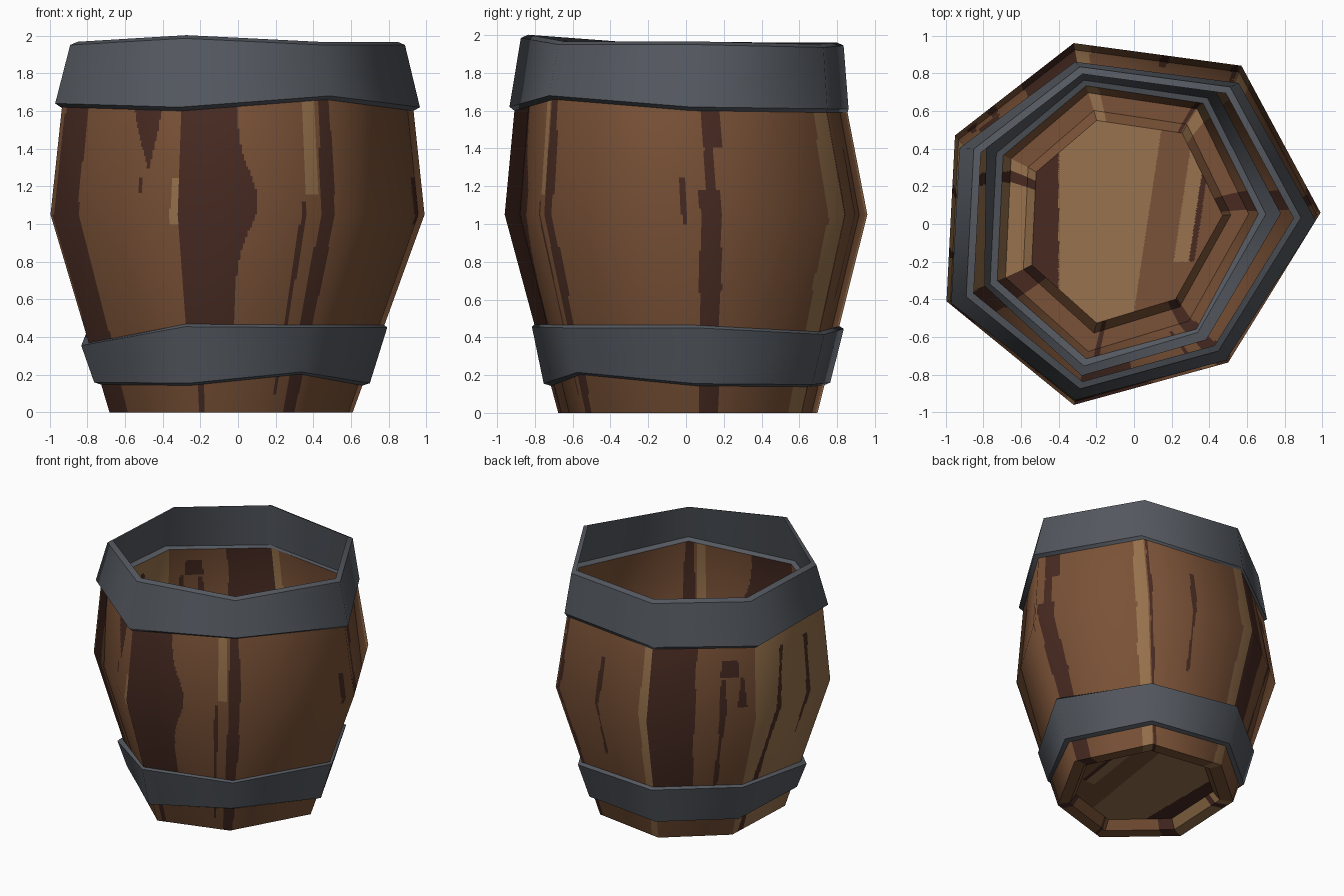
import bpy, math
from mathutils import Vector

if "Cube" in bpy.data.objects:
    bpy.data.objects.remove(bpy.data.objects["Cube"])


def material(name, rgb):
    m = bpy.data.materials.new(name)
    m.diffuse_color = (*rgb, 1)
    m.use_nodes = True
    m.node_tree.nodes["Principled BSDF"].inputs["Base Color"].default_value = m.diffuse_color
    return m


WOOD = [material("mid_brown_wood", (0.195, 0.084, 0.038)),
        material("dark_brown_wood", (0.065, 0.024, 0.016)),
        material("light_tan_wood", (0.314, 0.171, 0.074))]
IRON = material("grey_iron", (0.089, 0.100, 0.117))
MID, DARK, TAN = 0, 1, 2

# Uneven seven-sided plan at the belly
PLAN = [(0.99, 0.06), (0.57, 0.84), (-0.32, 0.96), (-0.95, 0.47),
        (-0.995, -0.41), (-0.32, -0.96), (0.50, -0.735)]


def ring(sx, sy, ox, oy, z):
    zs = z if isinstance(z, (list, tuple)) else [z] * 7
    return [Vector((x * sx + ox, y * sy + oy, h)) for (x, y), h in zip(PLAN, zs)]


# Main wall shape: foot, belly, mouth
foot = ring(.65, .715, -.035, .01, 0)
belly = ring(1, 1, 0, 0, 1.05)
mouth = ring(.925, .895, 0, -.035, 1.75)


def wall_ring(zs):
    """Corner points of the wall at the given heights."""
    out = []
    for k, z in enumerate(zs):
        lo, hi = (foot, belly) if z < 1.05 else (belly, mouth)
        out.append(lo[k].lerp(hi[k], (z - lo[k].z) / (hi[k].z - lo[k].z)))
    return out


# Grain streaks: side, u at bottom/top, width at bottom/top, z range, colour
STREAKS = [
    (0, .12, .09, .17, .15, 0, 1.18, DARK),
    (0, .10, .11, .06, .06, 1.18, 1.4, DARK),
    (0, .14, .15, .14, .17, 1.4, 2, DARK),
    (0, .94, .95, .12, .10, 0, 2, TAN),
    (1, .03, .03, .03, .03, 0, 2, DARK),
    (1, .42, .47, .02, .05, .6, 1.4, DARK),
    (1, .95, .96, .10, .08, 0, 2, TAN),
    (2, .22, .22, .44, .44, .3, 2, DARK),
    (2, .69, .70, .03, .06, .3, 1.35, DARK),
    (2, .76, .76, .20, .16, 1.36, 1.5, DARK),
    (2, .88, .88, .08, .04, 1.15, 1.36, DARK),
    (3, .15, .38, .10, .04, 0, 1.5, DARK),
    (3, .70, .72, .03, .06, .7, 1.5, DARK),
    (4, .11, .13, .24, .16, 0, 2, DARK),
    (4, .75, .72, .02, .25, 1.3, 1.65, DARK),
    (4, .70, .70, .04, .04, 1.17, 1.25, DARK),
    (4, .97, .97, .07, .06, 1.0, 1.25, TAN),
    (5, .10, .10, .06, .06, 0, .2, DARK),
    (6, .01, .02, .04, .04, 0, 2, DARK),
    (6, .91, .91, .04, .04, 1.0, 1.25, DARK),
    (5, .79, .82, .03, .04, .1, 1.12, DARK)]


def grain(k, u, z):
    # wide streak on the front side, bulging at the belly
    if k == 5 and z > .3 and u < .39 + .13 * math.exp(-((z - 1.12) / .22) ** 2):
        return DARK
    # light and dark pair beside the front right corner
    if k == 5 and u > .9 + .04 * min(z / 1.5, 1):
        return DARK
    if k == 5 and z > 1.15 and abs(u - .875) < .04:
        return TAN
    for s, ub, ut, wb, wt, z0, z1, col in STREAKS:
        if s == k and z0 <= z <= z1:
            t = (z - z0) / (z1 - z0)
            mid = ub + (ut - ub) * t
            if abs(u - mid) < (wb + (wt - wb) * t) / 2 + .006 * math.sin(z * 11 + s):
                return col
    return TAN if k == 3 else MID


def floor_grain(p):
    d = p.x - .15 * p.y
    if p.x < -.40 or (.32 < d < .35 and p.y > -.2):
        return DARK
    if d < .07 or (.24 < d < .33 and p.y > -.2):
        return TAN
    return MID


COLS = 72


def panel_skin(name, rings, rows, rule, normal_z=None):
    """Skin rings of seven corners with finely cut panels."""
    verts, faces, mats, normals = [], [], [], []
    for a in range(len(rings) - 1):
        lo, hi, n = rings[a], rings[a + 1], rows[a]
        for k in range(7):
            j = (k + 1) % 7
            base = len(verts)
            for r in range(n + 1):
                t = r / n
                p, q = lo[k].lerp(hi[k], t), lo[j].lerp(hi[j], t)
                for c in range(COLS + 1):
                    u = c / COLS
                    verts.append(p.lerp(q, u))
                    if normal_z:
                        nk = Vector((*PLAN[k], 0)).normalized()
                        nj = Vector((*PLAN[j], 0)).normalized()
                        v = nk.lerp(nj, u)
                        v.z = normal_z[a] + (normal_z[a + 1] - normal_z[a]) * t
                        normals.append(v.normalized())
            for r in range(n):
                for c in range(COLS):
                    i = base + r * (COLS + 1) + c
                    f = (i, i + 1, i + COLS + 2, i + COLS + 1)
                    mid = sum((verts[x] for x in f), Vector()) / 4
                    faces.append(f)
                    mats.append(rule(k, (c + .5) / COLS, mid))
    me = bpy.data.meshes.new(name)
    me.from_pydata(verts, [], faces)
    for m in WOOD:
        me.materials.append(m)
    me.polygons.foreach_set("material_index", mats)
    if normal_z:
        me.polygons.foreach_set("use_smooth", [True] * len(faces))
        me.normals_split_custom_set_from_vertices(normals)
    me.update()
    ob = bpy.data.objects.new(name, me)
    bpy.context.collection.objects.link(ob)


# Uneven hoop edges, corner by corner
LOW_B = [.155, .15, .16, .16, .16, .155, .215]
LOW_T = [.45, .415, .445, .445, .355, .455, .45]
UP_B = [1.62, 1.61, 1.61, 1.61, 1.64, 1.62, 1.68]
UP_T = [1.95, 1.935, 1.945, 1.945, 1.95, 1.985, 1.95]


def shift(zs, d):
    return [z + d for z in zs]


low_in_b = wall_ring(shift(LOW_B, -.012))
low_in_t = wall_ring(shift(LOW_T, .014))
up_in_b = wall_ring(shift(UP_B, -.02))
up_in_t = ring(.855, .85, 0, -.02, shift(UP_T, .017))


def grain_at(k, u, p):
    return grain(k, u, p.z)


# Wooden wall in two bands; the hoops bridge the gaps
panel_skin("foot_band", [foot, low_in_b], [8], grain_at, [-.35, -.33])
panel_skin("barrel_wall", [low_in_t, belly, up_in_b], [34, 34], grain_at, [-.25, -.08, .15])

# Bottom rim and recessed floor
lip = ring(.555, .615, -.035, .012, 0)
step = ring(.51, .56, -.035, .012, .065)
panel_skin("barrel_foot_rim", [step, lip, foot], [1, 1], lambda k, u, p: grain(k, u, 0))
centre = ring(0, 0, -.035, .012, .065)
panel_skin("barrel_floor", [centre, step], [60], lambda k, u, p: floor_grain(p))


def hoop(name, loops):
    """Raised band: bottom lip, outer wall and top lip, open on the inside."""
    verts = [v for l in loops for v in l]
    faces = []
    for a in range(3):
        for k in range(7):
            j = (k + 1) % 7
            faces.append((a * 7 + k, a * 7 + j, a * 7 + 7 + j, a * 7 + 7 + k))
    me = bpy.data.meshes.new(name)
    me.from_pydata(verts, [], faces)
    me.materials.append(IRON)
    me.polygons.foreach_set("use_smooth", [True] * len(faces))
    # keep the two rims sharp and the upright corners soft
    for e in me.edges:
        a, b = (v // 7 for v in e.vertices)
        e.use_edge_sharp = a == b
    ob = bpy.data.objects.new(name, me)
    bpy.context.collection.objects.link(ob)


hoop("upper_hoop", [up_in_b, ring(.975, .935, 0, -.037, UP_B),
                    ring(.895, .89, 0, -.02, UP_T), up_in_t])
hoop("lower_hoop", [low_in_b, ring(.737, .79, -.03, .005, LOW_B),
                    ring(.818, .86, -.018, .01, LOW_T), low_in_t])
